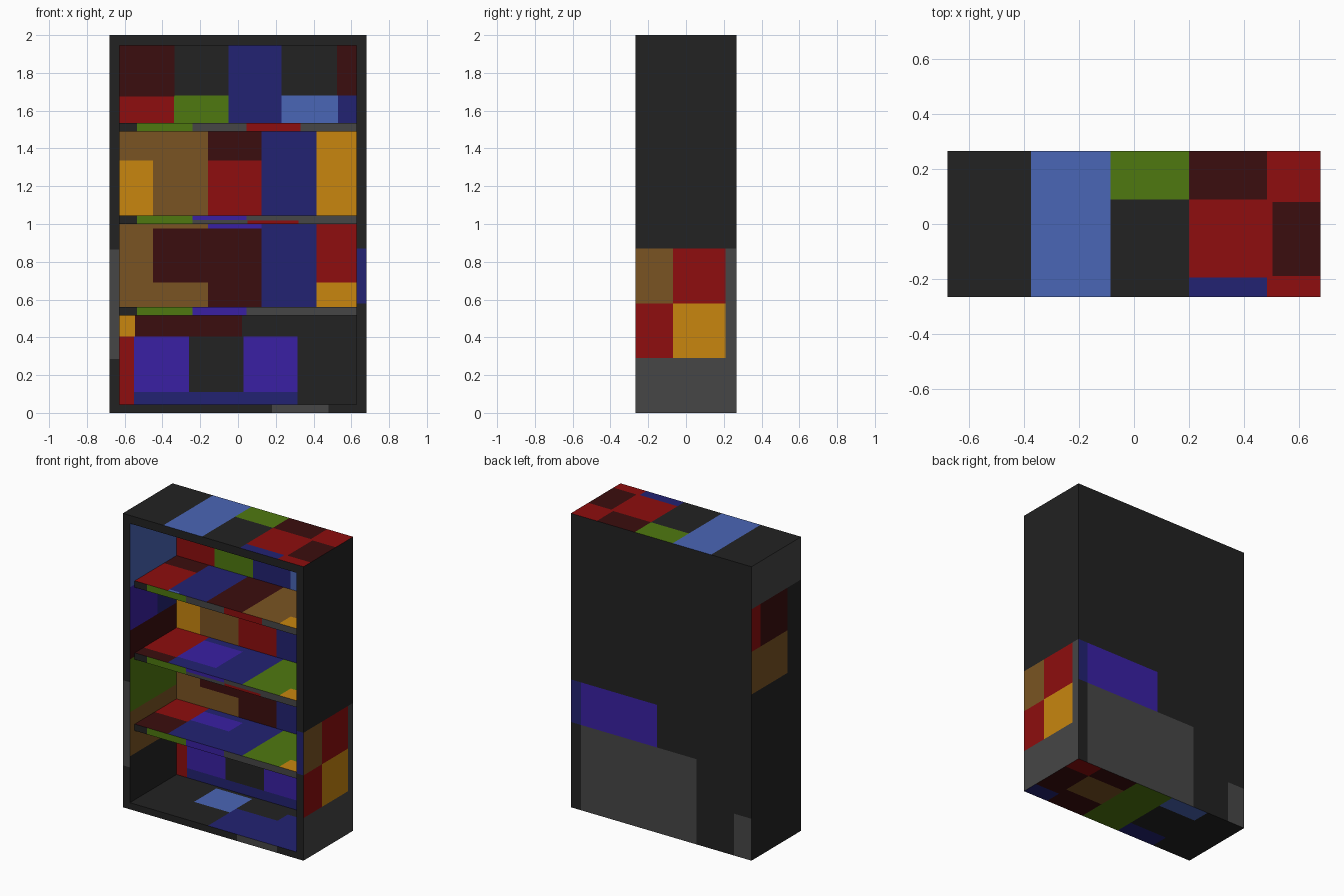
import bpy, bmesh
from mathutils import Vector

if "Cube" in bpy.data.objects:
    bpy.data.objects.remove(bpy.data.objects["Cube"])

# Colours (sRGB bytes converted to linear)
def lin(c):
    c /= 255
    return c / 12.92 if c <= 0.04045 else ((c + 0.055) / 1.055) ** 2.4

COLOURS = {
    "charcoal": (0x22, 0x22, 0x22), "maroon": (0x3B, 0x0D, 0x0E),
    "red": (0x8E, 0x0D, 0x0E), "navy": (0x22, 0x22, 0x72),
    "sky_blue": (0x4A, 0x66, 0xB6), "green": (0x4F, 0x79, 0x10),
    "grey": (0x46, 0x46, 0x46), "brown": (0x7A, 0x54, 0x22),
    "orange": (0xC8, 0x86, 0x0F), "violet": (0x3A, 0x20, 0xA4)}
NAMES = list(COLOURS)
MATS = []
for n, rgb in COLOURS.items():
    m = bpy.data.materials.new(n)
    m.diffuse_color = (*[lin(c) for c in rgb], 1)
    m.use_nodes = True
    m.node_tree.nodes["Principled BSDF"].inputs["Base Color"].default_value = m.diffuse_color
    MATS.append(m)

# Main dimensions
W, D, H = 0.68, 0.267, 2.0          # half width, half depth, height
IW, Z0, Z1 = 0.627, 0.045, 1.945    # inner half width, floor, ceiling
BACK, LIP = 0.235, -0.215           # back panel face, shelf front
SHELVES = [(0.515, 0.56), (1.0, 1.045), (1.49, 1.535)]

# Painted surfaces: (axis, sign, plane) -> patches (u0, u1, v0, v1, colour)
PAINT = {}

# Outside faces
PAINT[1, -1, -D] = [(-W, -IW, .285, .865, "grey"), (IW, W, .58, .87, "navy"),
                    (.18, .48, 0, Z0, "grey")]
PAINT[0, 1, W] = [(-D, D, 0, .29, "grey"), (.21, D, .29, .87, "grey"),
                  (-D, -.07, .58, .87, "brown"), (-.07, .21, .58, .87, "red"),
                  (-D, -.07, .29, .58, "red"), (-.07, .21, .29, .58, "orange")]
PAINT[0, -1, -W] = [(-D, D, 1.71, 2, "grey"), (.17, D, 1.42, 1.71, "red"),
                    (-.12, .17, 1.42, 1.71, "maroon"), (-.12, D, 1.13, 1.42, "brown")]
PAINT[1, 1, D] = [(.605, W, .58, .87, "navy"), (.03, .605, .58, .87, "violet"),
                  (-.265, .605, 0, .58, "grey"), (-W, -.55, 0, .285, "grey")]
PAINT[2, 1, H] = [(-.375, -.085, -D, D, "sky_blue"), (-.085, .2, .09, D, "green"),
                  (.2, .485, .09, D, "maroon"), (.2, .485, -.195, .09, "red"),
                  (.2, .485, -D, -.195, "navy"), (.485, W, -D, D, "red"),
                  (.505, W, -.19, .08, "maroon")]
PAINT[2, -1, 0] = [(.2, W, -D, D, "maroon"), (.49, W, .14, D, "red"),
                   (.2, .49, -.08, .14, "brown"), (.49, W, -D, -.15, "navy"),
                   (-.09, .2, -D, D, "green"), (-.38, -.09, .14, D, "sky_blue"),
                   (-.38, -.09, -D, -.14, "navy")]

# Inside of the back panel, one compartment per block
PAINT[1, -1, BACK] = [
    (-IW, -.34, 1.53, 1.675, "red"), (-.34, -.05, 1.53, 1.68, "green"),
    (.23, .53, 1.53, 1.68, "sky_blue"), (.53, IW, 1.53, 1.68, "navy"),
    (-.05, .23, 1.53, Z1, "navy"), (-IW, -.335, 1.675, Z1, "maroon"),
    (.525, IW, 1.68, Z1, "maroon"),
    (-IW, -.16, .53, 1.51, "brown"), (-IW, -.45, 1.02, 1.335, "orange"),
    (-.16, .125, 1.02, 1.335, "red"), (-.16, .125, 1.335, 1.51, "maroon"),
    (.125, .415, .53, 1.51, "navy"), (.415, IW, 1.02, 1.51, "orange"),
    (-.45, .125, .69, .975, "maroon"), (-.16, .125, .53, .69, "maroon"),
    (-.16, .125, .975, 1.02, "violet"), (.415, IW, .69, 1.02, "red"),
    (.415, IW, .53, .69, "orange"),
    (-IW, -.545, .405, .53, "orange"), (-.545, .02, .405, .53, "maroon"),
    (-IW, -.55, Z0, .405, "red"), (-.55, .315, Z0, .11, "navy"),
    (-.55, -.26, .11, .405, "violet"), (.03, .315, .11, .405, "violet")]

# Inner side walls (right wall mirrors the left) and floor
walls = [(-D, BACK, 1.51, Z1, "sky_blue"), (-D, .03, 1.215, 1.51, "violet"),
         (.03, BACK, 1.215, 1.51, "navy"), (-D, BACK, 1.02, 1.215, "maroon"),
         (-D, BACK, .66, 1.02, "green"), (-D, BACK, .36, .66, "brown")]
PAINT[0, 1, -IW] = PAINT[0, -1, IW] = walls
PAINT[2, 1, Z0] = [(-.31, -.04, -.03, .21, "sky_blue"), (-.04, .27, -D, .04, "navy"),
                   (.27, IW, -D, .15, "navy")]

# Shelf fronts share the first patches; each has its own remainder
EDGES = [[(-.24, .045, .5, .57, "violet")],
         [(-.24, .045, 1.022, 1.05, "violet"), (.05, .32, .99, 1.018, "red")],
         [(.045, .33, 1.48, 1.54, "red")]]
PAINT[1, -1, LIP] = []
for (lo, hi), extra in zip(SHELVES, EDGES):
    PAINT[1, -1, LIP] += [(-.535, -.24, lo, hi, "green"), (-.24, IW, lo, hi, "grey")] + extra

# Shelf tops, repeated on the undersides
LOWER = [(-.38, .18, LIP, BACK, "navy"), (.18, IW, LIP, BACK, "green"),
         (.46, IW, LIP, -.09, "orange")]
TOPS = [LOWER + [(-IW, -.38, LIP, 0, "maroon"), (-IW, -.38, 0, BACK, "red"),
                 (-.38, -.09, .03, .18, "violet")],
        LOWER + [(-IW, -.38, LIP, -.12, "maroon"), (-IW, -.38, -.12, BACK, "red"),
                 (-.38, -.09, -.11, .18, "violet")],
        [(-IW, -.38, LIP, .1, "red"), (-IW, -.38, .1, BACK, "maroon"),
         (-.38, -.09, LIP, BACK, "navy"), (-.38, -.3, LIP, -.195, "sky_blue"),
         (-.09, .18, LIP, BACK, "maroon"), (.18, IW, LIP, BACK, "brown"),
         (.46, IW, LIP, -.09, "orange")]]
for (lo, hi), top in zip(SHELVES, TOPS):
    PAINT[2, 1, hi] = PAINT[2, -1, lo] = top


# Build one board, cut it along its patch borders and colour the pieces
def board(name, lo, hi):
    bm = bmesh.new()
    bmesh.ops.create_cube(bm, size=1)
    for v in bm.verts:
        v.co = [(lo[i] + hi[i]) / 2 + v.co[i] * (hi[i] - lo[i]) for i in range(3)]
    mine = {k: p for k, p in PAINT.items()
            if abs((hi if k[1] > 0 else lo)[k[0]] - k[2]) < 1e-4}
    cuts = set()
    for (axis, _, _), patches in mine.items():
        u, v = [i for i in range(3) if i != axis]
        for p in patches:
            if p[1] > lo[u] and p[0] < hi[u] and p[3] > lo[v] and p[2] < hi[v]:
                cuts |= {(u, p[0]), (u, p[1]), (v, p[2]), (v, p[3])}
    for i, c in sorted(cuts):
        if lo[i] + 1e-3 < c < hi[i] - 1e-3:
            co, no = Vector(), Vector()
            co[i], no[i] = c, 1
            bmesh.ops.bisect_plane(bm, geom=bm.verts[:] + bm.edges[:] + bm.faces[:],
                                   plane_co=co, plane_no=no)
    bm.normal_update()
    for f in bm.faces:
        c = f.calc_center_median()
        for (axis, sign, _), patches in mine.items():
            if f.normal[axis] * sign > 0.9:
                u, v = [i for i in range(3) if i != axis]
                for p in patches:
                    if p[0] < c[u] < p[1] and p[2] < c[v] < p[3]:
                        f.material_index = NAMES.index(p[4])
    me = bpy.data.meshes.new(name)
    bm.to_mesh(me)
    bm.free()
    for m in MATS:
        me.materials.append(m)
    bpy.context.collection.objects.link(bpy.data.objects.new(name, me))


# Carcass
board("bottom_board", (-W, -D, 0), (W, D, Z0))
board("top_board", (-W, -D, Z1), (W, D, H))
board("left_side", (-W, -D, Z0), (-IW, D, Z1))
board("right_side", (IW, -D, Z0), (W, D, Z1))
board("back_panel", (-IW, BACK, Z0), (IW, D, Z1))

# Shelves
for n, (lo, hi) in zip(("lower", "middle", "upper"), SHELVES):
    board(n + "_shelf", (-IW, LIP, lo), (IW, BACK, hi))
